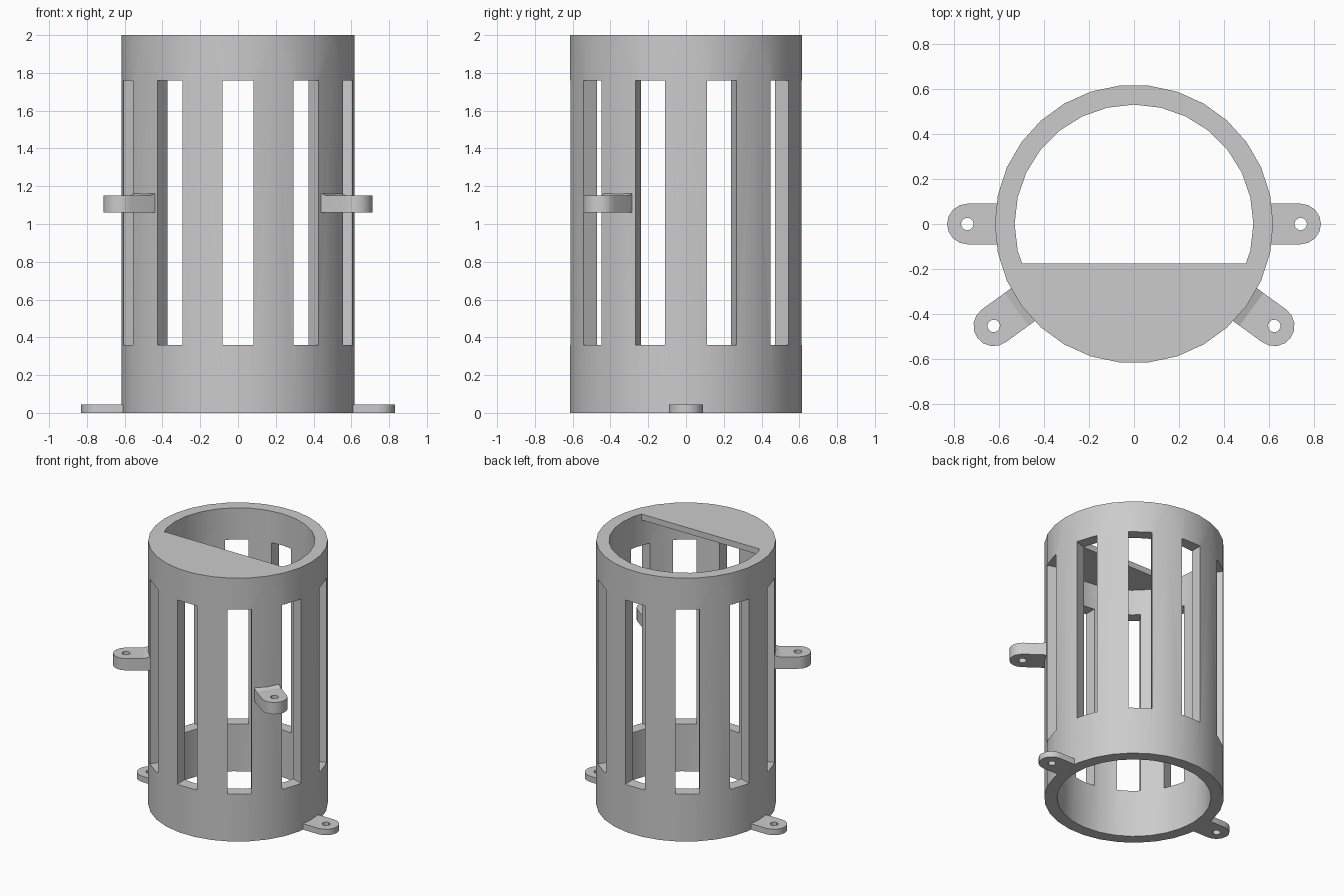
import bpy, bmesh
from math import sin, cos, pi, radians
from mathutils import Matrix

OUTER, INNER, HEIGHT = 0.618, 0.53, 2.0
PLATE_Y, PLATE_Z = -0.175, 1.955

cube = bpy.data.objects.get("Cube")
if cube:
    bpy.data.objects.remove(cube, do_unlink=True)

grey = bpy.data.materials.new("plain grey")
grey.use_nodes = True
grey.diffuse_color = (0.6, 0.6, 0.6, 1)
grey.node_tree.nodes["Principled BSDF"].inputs["Base Color"].default_value = (0.6, 0.6, 0.6, 1)


def circle(r, n, cx=0.0):
    return [(cx + r * cos(2 * pi * i / n), r * sin(2 * pi * i / n)) for i in range(n)]


def prism(name, pts, z0, z1, matrix=Matrix()):
    """Extrude a 2D outline from z0 to z1."""
    bm = bmesh.new()
    base = bm.faces.new([bm.verts.new((x, y, z0)) for x, y in pts])
    top = bmesh.ops.extrude_face_region(bm, geom=[base])["geom"]
    bmesh.ops.translate(bm, vec=(0, 0, z1 - z0),
                        verts=[v for v in top if isinstance(v, bmesh.types.BMVert)])
    bmesh.ops.transform(bm, matrix=matrix, verts=bm.verts)
    bmesh.ops.recalc_face_normals(bm, faces=bm.faces)
    mesh = bpy.data.meshes.new(name)
    bm.to_mesh(mesh)
    bm.free()
    mesh.materials.append(grey)
    obj = bpy.data.objects.new(name, mesh)
    bpy.context.collection.objects.link(obj)
    return obj


def activate(obj):
    bpy.ops.object.select_all(action='DESELECT')
    obj.select_set(True)
    bpy.context.view_layer.objects.active = obj


def boolean(obj, other, operation='DIFFERENCE'):
    activate(obj)
    mod = obj.modifiers.new("cut", 'BOOLEAN')
    mod.object, mod.operation, mod.solver = other, operation, 'EXACT'
    bpy.ops.object.modifier_apply(modifier=mod.name)
    bpy.data.objects.remove(other, do_unlink=True)


def smooth(obj):
    activate(obj)
    bpy.ops.object.shade_smooth_by_angle(angle=radians(30))


# Tube with a bore that stops below the half-closed top
tube = prism("slotted_tube", circle(OUTER, 30), 0, HEIGHT)
boolean(tube, prism("bore_cutter", circle(INNER, 28), -0.1, PLATE_Z))

# Opening in the top, leaving the plate across the front
opening = prism("opening_cutter", circle(INNER, 28), PLATE_Z - 0.1, HEIGHT + 0.1)
boolean(opening, prism("opening_limit", [(-1, PLATE_Y), (1, PLATE_Y), (1, 1), (-1, 1)], 1, 3),
        'INTERSECT')
boolean(tube, opening)

# Ten upright slots around the wall, one facing the front
SLOT = 0.082
for i in range(10):
    turn = Matrix.Rotation(radians(36 * i - 90), 4, 'Z')
    outline = [(0.4, -SLOT), (0.8, -SLOT), (0.8, SLOT), (0.4, SLOT)]
    boolean(tube, prism("slot_cutter", outline, 0.36, 1.76, turn))
smooth(tube)


def tab(name, reach, z0, z1, angle):
    """Round-ended mounting tab with a screw hole, pointing along the angle."""
    turn = Matrix.Rotation(radians(angle), 4, 'Z')
    r, n = 0.09, 8
    end = [(reach + r * sin(pi * i / n), -r * cos(pi * i / n)) for i in range(n + 1)]
    obj = prism(name, [(0.55, r), (0.55, -r)] + end, z0, z1, turn)
    boolean(obj, prism("hole_cutter", circle(0.028, 12, reach), z0 - 0.1, z1 + 0.1, turn))
    smooth(obj)


# Lower tabs on both sides, upper tabs angled to the front
for side, low, high in (("left", 0, -36), ("right", 180, 216)):
    tab(side + "_base_tab", 0.74, 0, 0.045, low)
    tab(side + "_upper_tab", 0.77, 1.06, 1.15, high)
    # Small wedge where the upper tab meets the wall
    turn = Matrix.Rotation(radians(high), 4, 'Z') @ Matrix.Rotation(pi / 2, 4, 'X')
    prism(side + "_tab_wedge", [(0.59, 1.145), (0.65, 1.145), (0.645, 1.15), (0.6, 1.165), (0.59, 1.165)],
          -0.09, 0.09, turn)
